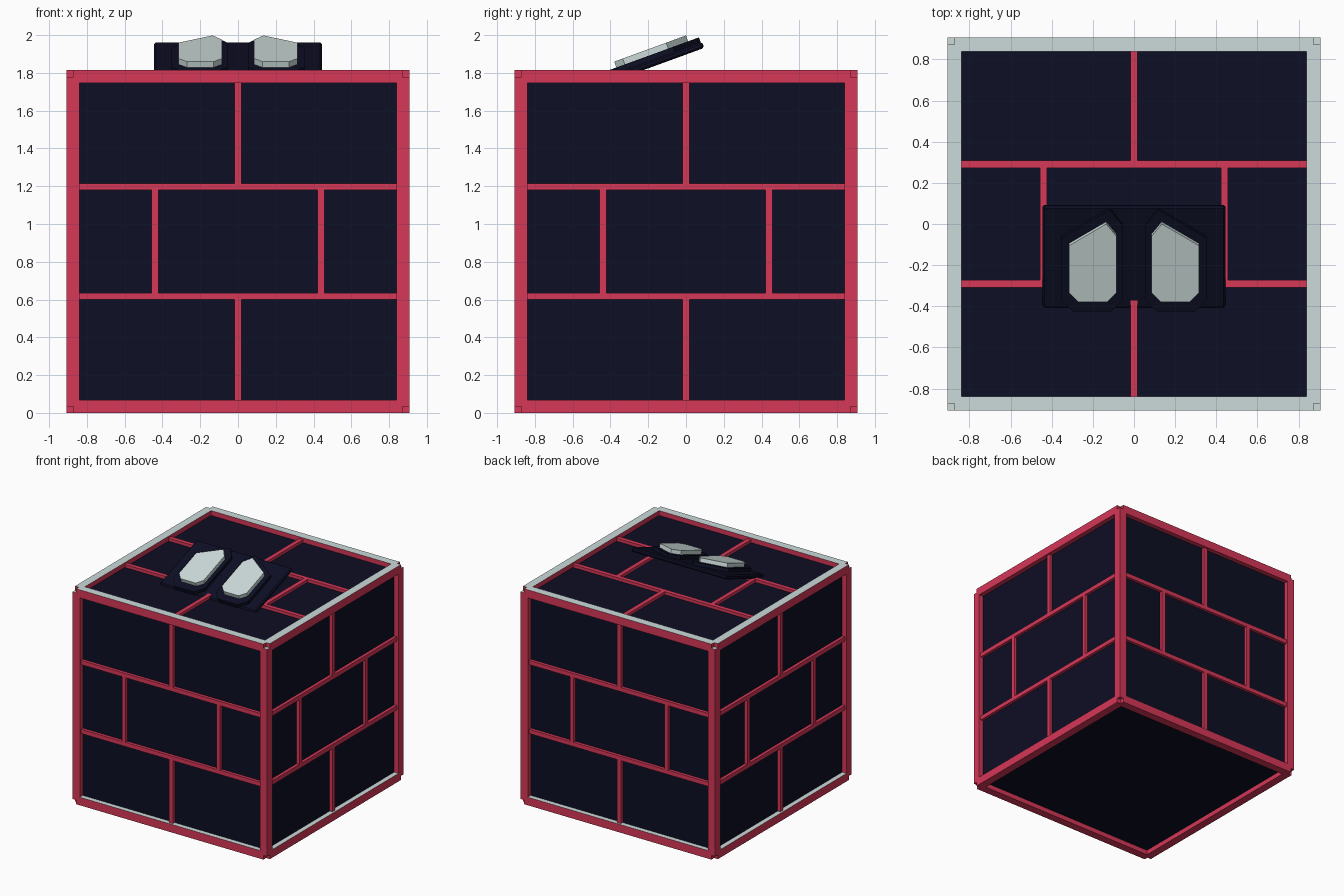
import bpy, bmesh
from math import radians, sin, cos
from mathutils import Matrix, Vector

cube = bpy.data.objects.get("Cube")
if cube:
    bpy.data.objects.remove(cube)


def material(name, rgb):
    m = bpy.data.materials.new(name)
    m.use_nodes = True
    m.diffuse_color = (*rgb, 1)
    m.node_tree.nodes["Principled BSDF"].inputs["Base Color"].default_value = (*rgb, 1)
    return m


navy = material("dark navy", (0.004, 0.0044, 0.0175))
red = material("crimson", (0.67, 0.038, 0.097))
pale = material("pale grey", (0.6, 0.71, 0.7))

HALF = 0.907      # outer half width
BAR = 0.068       # frame bar width
NOTCH = 0.035     # missing corner cube
INSET = 0.04      # brick panels behind the frame
MORTAR = 0.025    # mortar relief over the panels
CENTRE = Vector((0, 0, HALF))


def add_box(bm, centre, size):
    mat = Matrix.Translation(centre) @ Matrix.Diagonal((*size, 1))
    bmesh.ops.create_cube(bm, size=1, matrix=mat)


def finish(bm, name, mats, matrix=None):
    bmesh.ops.recalc_face_normals(bm, faces=bm.faces)
    me = bpy.data.meshes.new(name)
    bm.to_mesh(me)
    bm.free()
    for m in mats:
        me.materials.append(m)
    ob = bpy.data.objects.new(name, me)
    if matrix:
        ob.matrix_world = matrix
    bpy.context.collection.objects.link(ob)
    return ob


# Brick core
core = HALF - INSET
bm = bmesh.new()
add_box(bm, CENTRE, [2 * core] * 3)
finish(bm, "brick_core", [navy])

# Twelve frame bars, short of the corners; upward faces are pale
bm = bmesh.new()
off = HALF - BAR / 2
for axis in range(3):
    for a in (-off, off):
        for b in (-off, off):
            pos, size = [a, b], [BAR, BAR]
            pos.insert(axis, 0)
            size.insert(axis, 2 * (HALF - NOTCH))
            add_box(bm, CENTRE + Vector(pos), size)
bm.normal_update()
for f in bm.faces:
    f.material_index = int(f.normal.z > 0.5)
finish(bm, "edge_frame", [red, pale])

# Mortar pattern for one face, in its own x and y, repeated on four sides and the top
ROW, COL, W = 0.29, 0.44, 0.036
inner = HALF - BAR
long = inner - ROW
strips = [(0, s * ROW, 2 * inner, W) for s in (-1, 1)]
strips += [(0, s * (ROW + inner) / 2, W, long) for s in (-1, 1)]
strips += [(s * COL, 0, W, 2 * ROW) for s in (-1, 1)]
upright = Matrix.Rotation(radians(90), 4, 'X')
faces = {"top": Matrix()}
for i, side in enumerate(("front", "left", "back", "right")):
    faces[side] = Matrix.Rotation(radians(90 * i), 4, 'Z') @ upright
for side, rot in faces.items():
    bm = bmesh.new()
    for x, y, w, h in strips:
        add_box(bm, (x, y, core), (w, h, 2 * MORTAR))
    finish(bm, side + "_mortar", [red], Matrix.Translation(CENTRE) @ rot)

# Tilted eye plate on the top; its local z is the height over the plate surface
TILT = radians(20)
PIVOT_Y = -0.16
tilted = Matrix.Translation((0, PIVOT_Y, 1.876)) @ Matrix.Rotation(TILT, 4, 'X')


def prism(name, outlines, low, high, mat):
    """Prisms whose top outlines are given as seen from above."""
    bm = bmesh.new()
    for pts in outlines:
        vs = [bm.verts.new((x, (y - PIVOT_Y + high * sin(TILT)) / cos(TILT), low))
              for x, y in pts]
        base = bm.faces.new(vs)
        ext = bmesh.ops.extrude_face_region(bm, geom=[base])
        new = [g for g in ext["geom"] if isinstance(g, bmesh.types.BMVert)]
        bmesh.ops.translate(bm, verts=new, vec=(0, 0, high - low))
    return finish(bm, name, [mat], tilted)


def mirrored(pts):
    return [pts, [(-x, y) for x, y in pts]]


def grown(pts, factor):
    c = sum((Vector(p) for p in pts), Vector((0, 0))) / len(pts)
    return [tuple(c + (Vector(p) - c) * factor) for p in pts]


PX = 0.445
plate = prism("eye_plate", [[(-PX, -0.41), (PX, -0.41), (PX, 0.085), (-PX, 0.085)]],
              -0.035, 0, navy)
bevel = plate.modifiers.new("soft_edge", 'BEVEL')
bevel.width = 0.01
bevel.segments = 1

eye = [(0.085, -0.335), (0.13, -0.38), (0.27, -0.38), (0.315, -0.335),
       (0.315, -0.105), (0.135, 0.0), (0.085, -0.06)]
prism("eye_rims", mirrored(grown(eye, 1.3)), -0.01, 0.027, navy)
prism("eyes", mirrored(eye), 0, 0.06, pale)
